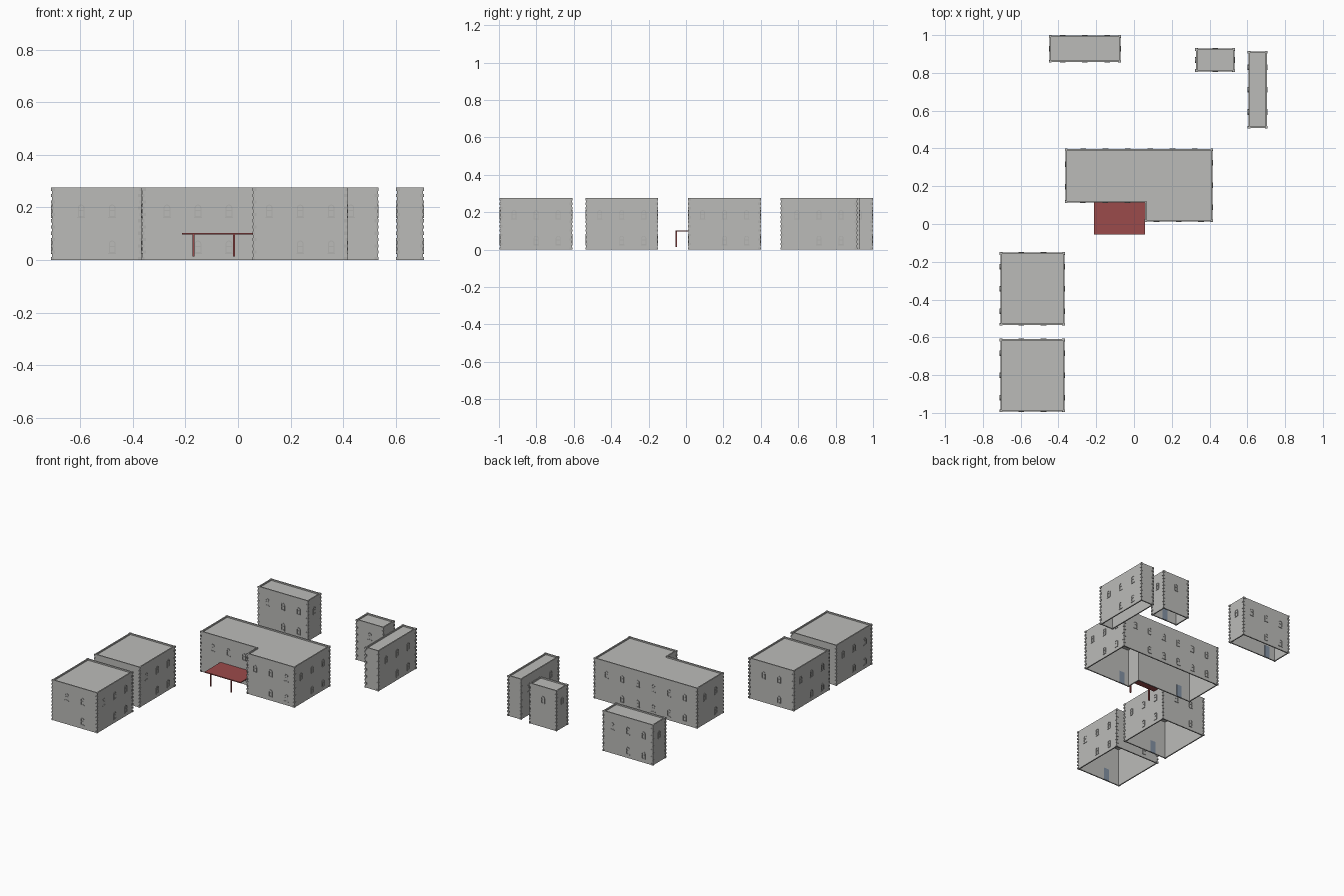
import bpy, bmesh, math
from mathutils import Vector

if "Cube" in bpy.data.objects:
    bpy.data.objects.remove(bpy.data.objects["Cube"])


def material(name, rgb):
    m = bpy.data.materials.new(name)
    m.diffuse_color = (*rgb, 1)
    m.use_nodes = True
    m.node_tree.nodes["Principled BSDF"].inputs["Base Color"].default_value = m.diffuse_color
    return m


STONE = material("grey stone", (0.50, 0.50, 0.485))
TRIM = material("trim grey", (0.44, 0.44, 0.43))
RED = material("canopy red", (0.33, 0.07, 0.07))
DOOR = material("door blue grey", (0.22, 0.28, 0.36))

HEIGHT, THICK, ROOF_Z = 0.275, 0.008, 0.266
SPACING = 0.118
Z = Vector((0, 0, 1))


def finish(bm, name, mat):
    bmesh.ops.recalc_face_normals(bm, faces=bm.faces)
    me = bpy.data.meshes.new(name)
    bm.to_mesh(me)
    bm.free()
    me.materials.append(mat)
    ob = bpy.data.objects.new(name, me)
    bpy.context.collection.objects.link(ob)
    return ob


def box(bm, lo, hi):
    made = bmesh.ops.create_cube(bm, size=1)["verts"]
    for v in made:
        v.co = Vector([(a + b) / 2 + c * (b - a) for a, b, c in zip(lo, hi, v.co)])


def wall_box(bm, base, u, n, s0, s1, z0, z1, d0, d1):
    """Box in wall space: s along the wall, z up, d outward."""
    a = base + u * s0 + n * d0 + Z * z0
    b = base + u * s1 + n * d1 + Z * z1
    box(bm, [min(p) for p in zip(a, b)], [max(p) for p in zip(a, b)])


def ring_prism(bm, outer, inner, z0, z1):
    """Hollow vertical prism between two matching outlines."""
    rows = [[bm.verts.new((*p[:2], z)) for p in loop]
            for loop, z in ((outer, z0), (outer, z1), (inner, z1), (inner, z0))]
    for r in range(4):
        a, b = rows[r], rows[(r + 1) % 4]
        for i in range(len(a)):
            j = (i + 1) % len(a)
            bm.faces.new((a[i], a[j], b[j], b[i]))


def arch(w, h):
    """Round-topped outline, bottom centre at the origin."""
    r = w / 2
    top = [(r * math.cos(k * math.pi / 8), h - r + r * math.sin(k * math.pi / 8)) for k in range(9)]
    return [(r, 0)] + top + [(-r, 0)]


def window(bm, base, u, n, s, z):
    """Arched frame with transom bar and sill."""
    put = lambda p, d, lift: base + u * (s + p[0]) + n * d + Z * (z + lift + p[1])
    outer, inner = arch(0.026, 0.048), arch(0.018, 0.040)
    rows = [[bm.verts.new(put(p, d, l)) for p in loop] for loop, d, l in
            ((outer, 0, 0), (outer, 0.003, 0), (inner, 0.003, 0.004), (inner, 0, 0.004))]
    for r in range(3):
        a, b = rows[r], rows[r + 1]
        for i in range(len(a)):
            j = (i + 1) % len(a)
            bm.faces.new((a[i], a[j], b[j], b[i]))
    wall_box(bm, base, u, n, s - 0.009, s + 0.009, z + 0.024, z + 0.027, 0, 0.002)
    wall_box(bm, base, u, n, s - 0.015, s + 0.015, z - 0.003, z + 0.001, 0, 0.003)


def building(name, pts):
    """pts: counter-clockwise outline with square corners."""
    pts = [Vector((x, y, 0)) for x, y in pts]
    count = len(pts)
    dirs = [(pts[(i + 1) % count] - pts[i]).normalized() for i in range(count)]
    normals = [Vector((d.y, -d.x, 0)) for d in dirs]
    inner = [pts[i] - (normals[i - 1] + normals[i]) * THICK for i in range(count)]

    # walls, rising past the roof as a parapet; open underneath
    bm = bmesh.new()
    ring_prism(bm, pts, inner, 0, HEIGHT)
    finish(bm, name + "_walls", STONE)

    # roof slab
    bm = bmesh.new()
    low = bm.faces.new([bm.verts.new((p.x, p.y, ROOF_Z - 0.005)) for p in inner])
    ext = bmesh.ops.extrude_face_region(bm, geom=[low], use_keep_orig=True)["geom"]
    for v in ext:
        if isinstance(v, bmesh.types.BMVert):
            v.co.z = ROOF_Z
    finish(bm, name + "_roof", STONE)

    wins, doors, quoins = bmesh.new(), bmesh.new(), bmesh.new()
    for i in range(count):
        p, u, n = pts[i], dirs[i], normals[i]
        length = (pts[(i + 1) % count] - p).length
        # two rows of windows; first ground-floor bay is left free
        cols = int(length / SPACING + 0.02)
        for k in range(cols):
            s = length / 2 + (k - (cols - 1) / 2) * SPACING
            window(wins, p, u, n, s, 0.163)
            if k:
                window(wins, p, u, n, s, 0.026)
            elif n.y < -0.5:
                # door plate on the inner face of the front wall
                wall_box(doors, p, u, n, s - 0.02, s + 0.02, 0, 0.085, -THICK - 0.002, -THICK)
        # corner stones of alternating length, on outward corners only
        if dirs[i - 1].cross(u).z > 0:
            m, q, step = normals[i - 1], dirs[i - 1], HEIGHT / 23
            for k in range(0, 23, 2):
                a, b = (0.012, 0.007) if k % 4 else (0.007, 0.012)
                c1 = p + (n + m) * 0.003 + Z * k * step
                c2 = p + u * a - q * b + Z * (k + 1) * step
                box(quoins, [min(t) for t in zip(c1, c2)], [max(t) for t in zip(c1, c2)])
    finish(wins, name + "_windows", TRIM)
    finish(quoins, name + "_corner_stones", TRIM)
    if doors.verts:
        finish(doors, name + "_doors", DOOR)
    else:
        doors.free()


def rect(x0, x1, y0, y1):
    return [(x0, y0), (x1, y0), (x1, y1), (x0, y1)]


# rectangular houses
building("front_house", rect(-0.708, -0.368, -0.993, -0.61))
building("middle_house", rect(-0.708, -0.368, -0.535, -0.152))
building("rear_house", rect(-0.448, -0.072, 0.857, 0.997))
building("small_house", rect(0.327, 0.532, 0.808, 0.928))
building("narrow_house", rect(0.605, 0.705, 0.508, 0.914))

# L-shaped main house
building("main_house", [(-0.363, 0.115), (0.058, 0.115), (0.058, 0.014),
                        (0.416, 0.014), (0.416, 0.398), (-0.363, 0.398)])

# porch canopy and its two posts
bm = bmesh.new()
box(bm, (-0.213, -0.056, 0.097), (0.058, 0.115, 0.103))
finish(bm, "porch_canopy", RED)
for side, x in (("left", -0.169), ("right", -0.015)):
    bm = bmesh.new()
    box(bm, (x - 0.004, -0.056, 0.014), (x + 0.004, -0.048, 0.097))
    finish(bm, "porch_post_" + side, RED)
